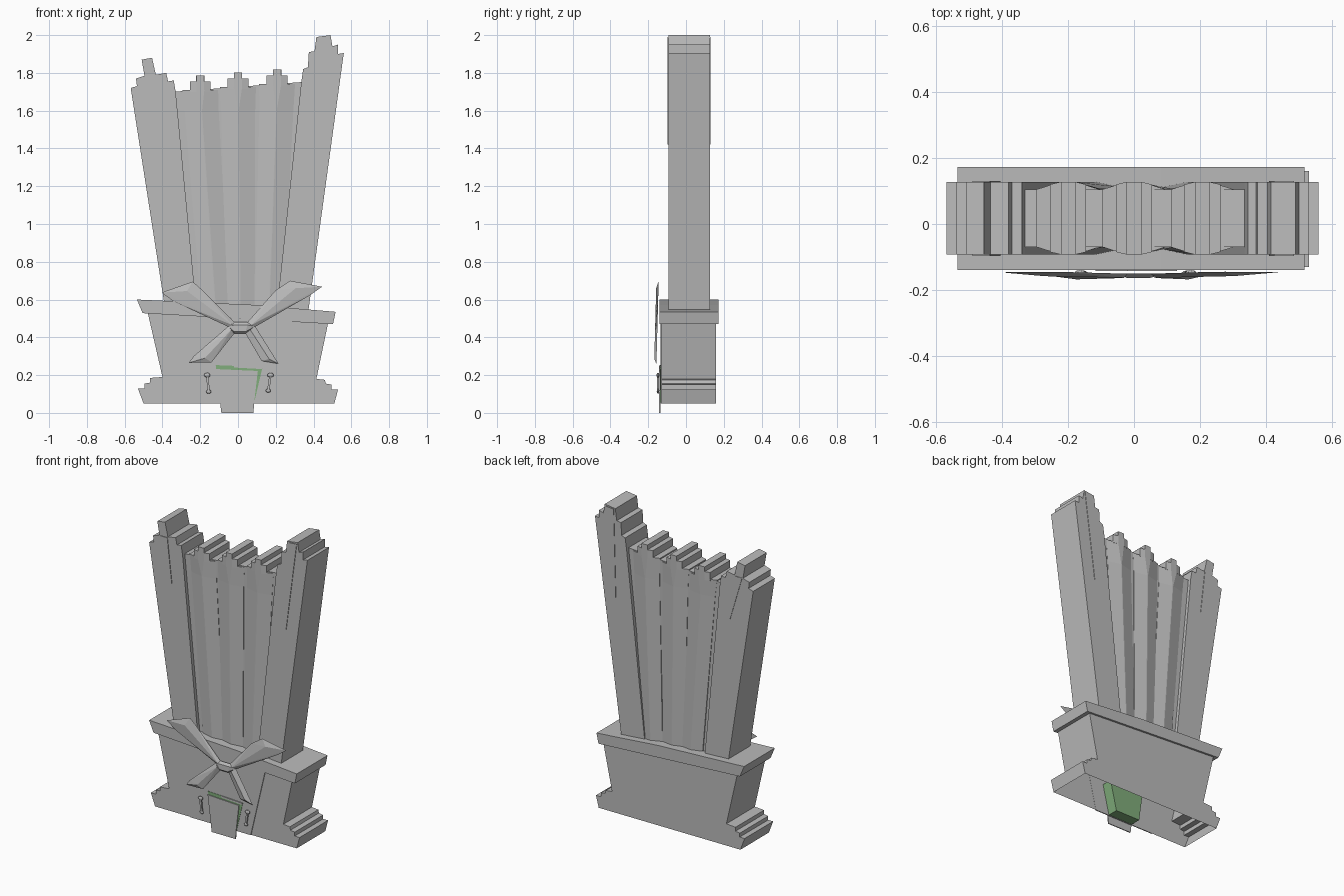
import bpy, bmesh, math
from mathutils import Vector


def material(name, rgb):
    m = bpy.data.materials.new(name)
    m.diffuse_color = (*rgb, 1)
    return m


STONE = material("grey_stone", (0.5, 0.5, 0.5))
GREEN = material("green_recess", (0.22, 0.42, 0.20))


def finish(name, bm, mat=STONE):
    bmesh.ops.recalc_face_normals(bm, faces=bm.faces)
    me = bpy.data.meshes.new(name)
    bm.to_mesh(me)
    bm.free()
    me.materials.append(mat)
    ob = bpy.data.objects.new(name, me)
    bpy.context.collection.objects.link(ob)
    return ob


def loft(name, rings, mat=STONE, open_bottom=False):
    """Skin equal-length rings and close both ends."""
    bm = bmesh.new()
    vs = [[bm.verts.new(p) for p in r] for r in rings]
    n = len(rings[0])
    for a, b in zip(vs, vs[1:]):
        for i in range(n):
            j = (i + 1) % n
            bm.faces.new((a[i], a[j], b[j], b[i]))
    bm.faces.new(vs[0])
    bm.faces.new(vs[-1])
    if open_bottom:
        bmesh.ops.recalc_face_normals(bm, faces=bm.faces)
        low = [f for f in bm.faces if f.normal.z < -0.95]
        bmesh.ops.delete(bm, geom=low, context='FACES_ONLY')
    return finish(name, bm, mat)


def prism(name, outline, y0, y1, mat=STONE, open_bottom=False):
    """Extrude an x-z outline along y."""
    return loft(name, [[(x, y, z) for x, z in outline] for y in (y0, y1)], mat, open_bottom)


# Hollow base with stepped feet, and its tilted cap
prism("base_body", [
    (-0.48, 0.54), (-0.40, 0.19), (-0.465, 0.185), (-0.465, 0.16), (-0.495, 0.155),
    (-0.495, 0.13), (-0.53, 0.13), (-0.50, 0.05), (0.51, 0.05), (0.53, 0.125),
    (0.495, 0.125), (0.495, 0.15), (0.465, 0.155), (0.46, 0.175), (0.415, 0.18),
    (0.48, 0.49)], -0.13, 0.16, open_bottom=True)
prism("base_cap", [(-0.535, 0.60), (-0.505, 0.528), (0.503, 0.47), (0.517, 0.535),
                   (0.08, 0.572)], -0.14, 0.173)

# Outer stepped pillars
PY0, PY1 = -0.093, 0.127
prism("left_pillar", [
    (-0.378, 0.5), (-0.568, 1.72), (-0.535, 1.73), (-0.54, 1.77), (-0.495, 1.785),
    (-0.51, 1.87), (-0.455, 1.88), (-0.435, 1.79), (-0.38, 1.80), (-0.37, 1.755),
    (-0.34, 1.76), (-0.33, 1.70), (-0.215, 0.5)], PY0, PY1)
prism("right_pillar", [
    (0.367, 0.5), (0.56, 1.905), (0.53, 1.90), (0.53, 1.95), (0.50, 1.94), (0.49, 2.0),
    (0.415, 1.99), (0.405, 1.915), (0.375, 1.91), (0.37, 1.83), (0.345, 1.82),
    (0.335, 1.75), (0.20, 0.5)], PY0, PY1)

# Shallow tapering wedges near the pillar tops
for side, top, tip in (("left", [(-0.49, 1.785), (-0.437, 1.785)], (-0.405, 1.5)),
                       ("right", [(0.425, 1.985), (0.485, 1.99)], (0.41, 1.42))):
    prism(side + "_pillar_wedge", top + [tip], PY0 - 0.004, PY1 + 0.003)

# Recessed back panel between the pillars
prism("center_panel", [(-0.34, 1.70), (0.345, 1.752), (0.22, 0.5), (-0.23, 0.5)], -0.07, 0.105)


def rib_ring(cx, z, half, flat):
    """Cross-section of a folded rib, mirrored front to back."""
    edge = 0.07 + 0.022 * min(1, (0.095 - half) / 0.06)
    front = [(-half, -edge), (-flat, -0.093), (flat, -0.093), (half, -edge)]
    back = [(x, 0.035 - y) for x, y in reversed(front)]
    return [(cx + x, y, z) for x, y in front + back]


# Three folded ribs with stepped crowns
for label, top_x, low_x, top_z in (("left", -0.2, -0.115, 1.71), ("middle", 0.0, 0.013, 1.726),
                                   ("right", 0.207, 0.163, 1.742)):
    mid_x = top_x + (low_x - top_x) * 0.09
    loft(label + "_rib", [rib_ring(low_x, 0.5, 0.075, 0.002), rib_ring(mid_x, 1.6, 0.09, 0.002),
                          rib_ring(top_x, top_z, 0.095, 0.022)])
    for k, (half, rise) in enumerate(((0.055, 0.045), (0.022, 0.075))):
        loft(f"{label}_rib_crown_{k}", [rib_ring(top_x, top_z - 0.01, half, 0.021),
                                        rib_ring(top_x, top_z + rise, half, 0.021)])

# Leaning entrance panel, green recess and door
prism("entrance_panel", [(-0.25, 0.05), (0.185, 0.05), (0.287, 0.485), (-0.13, 0.505)],
      -0.135, -0.129)
prism("door_recess", [(-0.09, 0.052), (0.085, 0.052), (0.13, 0.243), (-0.118, 0.253)],
      -0.137, -0.06, GREEN)
prism("door", [(-0.088, 0.0), (0.082, 0.0), (0.085, 0.05), (0.105, 0.222), (-0.117, 0.232)],
      -0.142, -0.136)
prism("door_lintel", [(-0.02, 0.25), (0.13, 0.243), (0.126, 0.232), (-0.02, 0.24)],
      -0.142, -0.136)

# Door handles: two flattened knobs joined by a rod
for side, a, b in (("left", (-0.163, 0.2), (-0.155, 0.112)), ("right", (0.172, 0.2), (0.16, 0.118))):
    bm = bmesh.new()
    for (x, z), r in ((a, 0.017), (b, 0.014)):
        new = bmesh.ops.create_icosphere(bm, subdivisions=2, radius=r)["verts"]
        for v in new:
            v.co = Vector((v.co.x + x, v.co.y * 0.5 - 0.148, v.co.z * 0.75 + z))
    finish(side + "_handle_knobs", bm)
    prism(side + "_handle_rod", [(a[0] - 0.006, a[1]), (a[0] + 0.006, a[1]),
                                 (b[0] + 0.006, b[1]), (b[0] - 0.006, b[1])], -0.153, -0.143)


def blade(name, outline, ridge):
    """Thin faceted blade: flat outline at the back, raised ridge in front."""
    bm = bmesh.new()
    for pts, lift in ((outline, 0), (ridge, 0.012)):
        for x, z in pts:
            bm.verts.new((x, -0.145 - (0.69 - z) * 0.027 - lift, z))
    bmesh.ops.convex_hull(bm, input=bm.verts)
    finish(name, bm)


# Crossed blades over the entrance
blade("upper_left_blade", [(-0.02, 0.48), (-0.20, 0.66), (-0.24, 0.695), (-0.405, 0.637),
                           (-0.34, 0.59), (-0.05, 0.455)], [(-0.03, 0.465), (-0.27, 0.645)])
blade("upper_right_blade", [(0.05, 0.48), (0.20, 0.65), (0.275, 0.70), (0.445, 0.668),
                            (0.385, 0.625), (0.09, 0.455)], [(0.07, 0.465), (0.305, 0.66)])
blade("lower_left_blade", [(-0.05, 0.46), (-0.02, 0.42), (-0.14, 0.268), (-0.26, 0.265),
                           (-0.235, 0.30)], [(-0.035, 0.44), (-0.175, 0.29)])
blade("lower_right_blade", [(0.09, 0.46), (0.04, 0.42), (0.125, 0.275), (0.215, 0.26),
                            (0.195, 0.29)], [(0.065, 0.44), (0.165, 0.285)])
blade("blade_hub", [(-0.02, 0.48), (0.05, 0.48), (0.09, 0.458), (0.04, 0.42), (-0.02, 0.42),
                    (-0.05, 0.458)], [(-0.02, 0.465), (0.05, 0.465), (0.04, 0.43), (-0.02, 0.43)])
